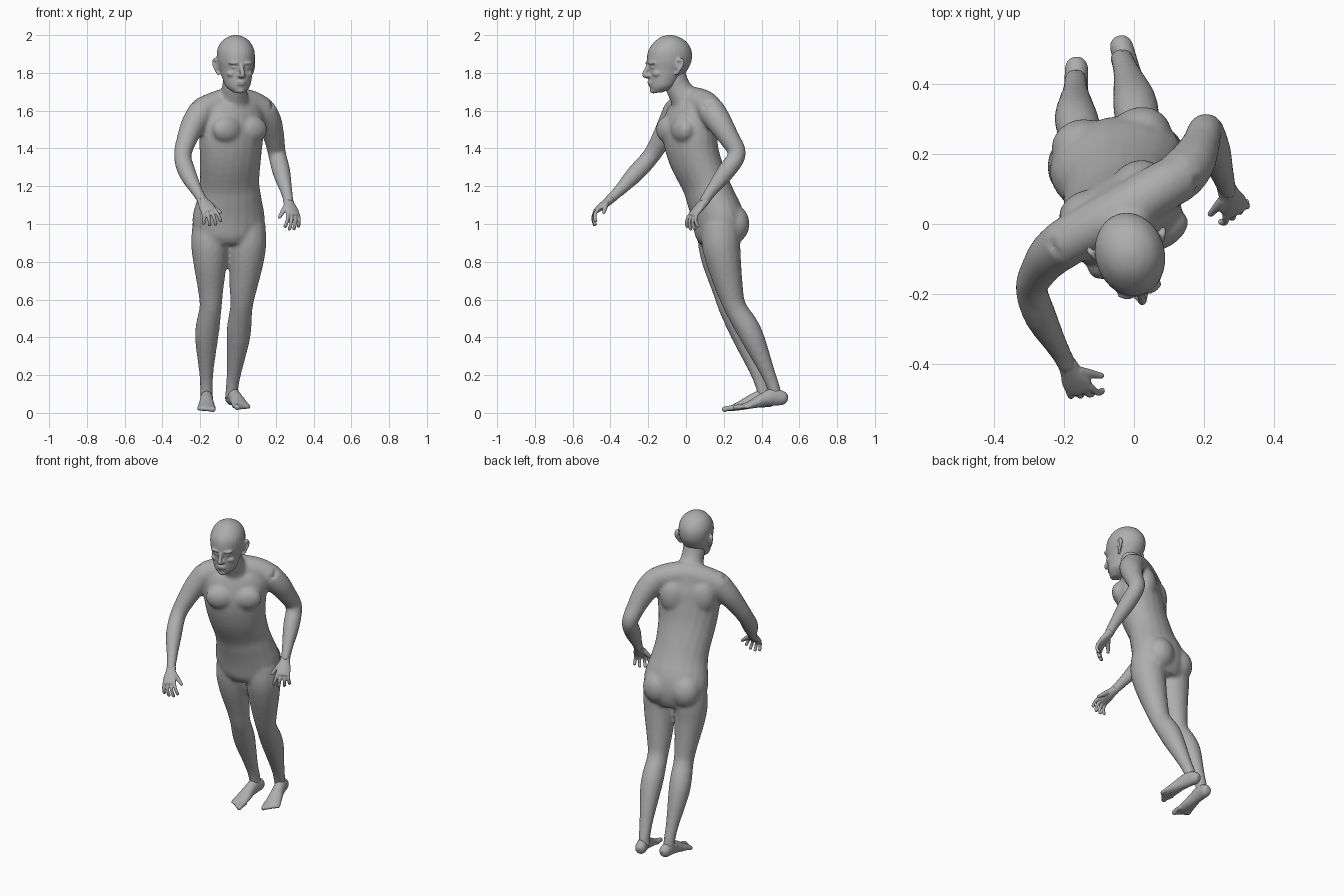
import bpy, bmesh, math
from mathutils import Vector, Matrix

cube = bpy.data.objects.get("Cube")
if cube:
    bpy.data.objects.remove(cube, do_unlink=True)

skin = bpy.data.materials.new("grey_skin")
skin.use_nodes = True
GREY = (0.42, 0.42, 0.42, 1)
skin.diffuse_color = GREY
skin.node_tree.nodes["Principled BSDF"].inputs["Base Color"].default_value = GREY
UP = Vector((0, 0, 1))


def axes(degrees):
    """Left and forward directions of a part turned about z."""
    t = math.radians(degrees)
    return Vector((math.cos(t), math.sin(t), 0)), Vector((math.sin(t), -math.cos(t), 0))


def spline(rows, steps=4):
    """Smooth the station rows with a Catmull-Rom curve."""
    out, last = [], len(rows) - 1
    for i in range(last):
        p, q, r, s = (rows[max(0, min(last, i + k))] for k in (-1, 0, 1, 2))
        for j in range(steps):
            t = j / steps
            out.append([b + .5 * t * (c - a + t * (2*a - 5*b + 4*c - d + t * (3*(b - c) + d - a)))
                        for a, b, c, d in zip(p, q, r, s)])
    return out + [list(rows[-1])]


def loft(bm, rows, side=None, level=False, sides=20):
    """Skin ellipses along rows of x, y, z, half width, half depth, turn."""
    rows, rings = spline(rows), []
    for i, row in enumerate(rows):
        ahead, behind = rows[min(i + 1, len(rows) - 1)], rows[max(i - 1, 0)]
        along = UP if level else (Vector(ahead[:3]) - Vector(behind[:3])).normalized()
        u = side or axes(row[5])[0]
        u = (u - along * u.dot(along)).normalized()
        v = along.cross(u)
        ring = []
        for k in range(sides):
            t = math.tau * k / sides
            ring.append(bm.verts.new(Vector(row[:3]) + u * (row[3] * math.cos(t))
                                     + v * (row[4] * math.sin(t))))
        rings.append(ring)
    for low, high in zip(rings, rings[1:]):
        for k in range(sides):
            n = (k + 1) % sides
            bm.faces.new((low[k], low[n], high[n], high[k]))
    bm.faces.new(rings[0])
    bm.faces.new(rings[-1])


def limb(bm, rows, side=None, sides=16):
    """Round loft from rows of x, y, z, radius."""
    loft(bm, [(*r, r[3], 0) for r in rows], side, sides=sides)


def blob(bm, centre, radii, turn=0):
    m = Matrix.Translation(centre) @ Matrix.Rotation(math.radians(turn), 4, "Z") @ Matrix.Diagonal((*radii, 1))
    bmesh.ops.create_uvsphere(bm, u_segments=20, v_segments=12, radius=1, matrix=m)


def finish(bm, name, voxel, passes):
    """Fuse the overlapping shells into one smooth skin."""
    bmesh.ops.recalc_face_normals(bm, faces=bm.faces)
    mesh = bpy.data.meshes.new(name)
    bm.to_mesh(mesh)
    bm.free()
    mesh.materials.append(skin)
    mesh.polygons.foreach_set("use_smooth", [True] * len(mesh.polygons))
    ob = bpy.data.objects.new(name, mesh)
    bpy.context.collection.objects.link(ob)
    fuse = ob.modifiers.new("Fuse", "REMESH")
    fuse.mode = "VOXEL"
    fuse.voxel_size = voxel
    fuse.use_smooth_shade = True
    soft = ob.modifiers.new("Soften", "SMOOTH")
    soft.factor, soft.iterations = .5, passes


# Trunk: hips to neck, twisting to the left as it rises
body = bmesh.new()
loft(body, [(-.05, .175, .89, .13, .1, 12), (-.05, .175, .94, .175, .125, 12),
            (-.05, .17, 1.03, .195, .135, 12), (-.045, .13, 1.14, .172, .125, 16),
            (-.045, .1, 1.22, .162, .12, 20), (-.04, .045, 1.35, .17, .128, 26),
            (-.035, .02, 1.47, .182, .128, 30), (-.03, .025, 1.58, .18, .11, 30),
            (-.03, .03, 1.65, .14, .08, 30), (-.025, .01, 1.69, .08, .06, 28)])
limb(body, [(-.025, .03, 1.6, .085), (-.022, -.01, 1.67, .075),
            (-.018, -.045, 1.73, .066), (-.012, -.07, 1.81, .064)])
# Shoulder girdle
limb(body, [(-.2, -.055, 1.595, .07), (-.12, -.01, 1.63, .072), (-.025, .04, 1.65, .075),
            (.07, .1, 1.635, .072), (.135, .135, 1.6, .07)], UP)
# Paired muscles: chest, shoulder blades, seat
left, front = axes(30)
chest = Vector((-.035, .02, 0))
hip_left, hip_front = axes(12)
for s in (-1, 1):
    blob(body, chest + left * s * .078 + front * .092 + UP * 1.5, (.085, .05, .07), 30)
    blob(body, chest + left * s * .085 - front * .075 + UP * 1.53, (.075, .05, .1), 30)
    blob(body, Vector((-.05, .17, 1)) + hip_left * s * .085 - hip_front * .07, (.09, .08, .1), 12)
# Arms
limb(body, [(-.19, -.05, 1.6, .072), (-.235, -.085, 1.53, .066), (-.27, -.13, 1.45, .055),
            (-.293, -.185, 1.36, .047), (-.268, -.265, 1.27, .047), (-.215, -.36, 1.17, .031),
            (-.185, -.415, 1.12, .027)])
limb(body, [(.13, .135, 1.6, .073), (.165, .175, 1.54, .068), (.19, .225, 1.46, .056),
            (.207, .27, 1.37, .048), (.23, .21, 1.275, .048), (.257, .13, 1.17, .032),
            (.27, .09, 1.11, .027)])
# Legs
limb(body, [(-.14, .165, 1, .1), (-.147, .165, .9, .102), (-.148, .175, .8, .09),
            (-.145, .205, .66, .069), (-.145, .23, .56, .059), (-.16, .28, .46, .064),
            (-.167, .315, .38, .06), (-.168, .375, .22, .039), (-.167, .405, .13, .034),
            (-.167, .415, .06, .034)])
limb(body, [(.045, .185, 1, .1), (.048, .185, .9, .103), (.043, .2, .8, .093),
            (.028, .23, .66, .073), (.018, .26, .56, .06), (.007, .32, .46, .065),
            (.0, .36, .38, .061), (-.02, .43, .22, .04), (-.032, .465, .13, .034),
            (-.034, .475, .07, .034)])
finish(body, "body", .011, 6)

# Head, turned a little to the left
head = bmesh.new()
TURN = 15
ear_way, face_way = axes(TURN)
crown = Vector((-.012, -.085, 0))


def on_head(s, f, z):
    return crown + ear_way * s + face_way * f + UP * z


loft(head, [(*on_head(0, f, z), a, b, TURN) for f, z, a, b in (
    (.072, 1.695, .028, .025), (.045, 1.725, .062, .065), (.028, 1.77, .077, .086),
    (.012, 1.815, .087, .105), (.004, 1.865, .098, .12), (0, 1.92, .097, .115),
    (-.003, 1.965, .075, .085), (0, 1.99, .042, .048), (0, 2, .012, .012))], level=True, sides=28)
# Nose, lips and chin
limb(head, [(*on_head(0, f, z), r) for f, z, r in (
    (.115, 1.855, .009), (.126, 1.825, .011), (.138, 1.797, .013), (.135, 1.786, .014),
    (.115, 1.778, .009))], ear_way)
for z, f in ((1.752, .11), (1.74, .107)):
    blob(head, on_head(0, f, z), (.026, .013, .0065), TURN)
blob(head, on_head(0, .09, 1.707), (.026, .02, .016), TURN)
# Brows, eyes, cheeks, nostril wings and ears on both sides
for s in (-1, 1):
    blob(head, on_head(s * .036, .108, 1.852), (.032, .018, .009), TURN + s * 14)
    blob(head, on_head(s * .036, .101, 1.83), (.017, .014, .009), TURN + s * 14)
    blob(head, on_head(s * .046, .084, 1.795), (.026, .022, .018), TURN + s * 25)
    blob(head, on_head(s * .013, .122, 1.785), (.009, .013, .009), TURN)
    limb(head, [(*on_head(s * x, f, z), r) for x, f, z, r in (
        (.088, -.01, 1.79, .007), (.099, -.022, 1.81, .008), (.109, -.04, 1.845, .009),
        (.108, -.035, 1.87, .009), (.1, -.015, 1.865, .008))], ear_way)
    blob(head, on_head(s * .096, -.02, 1.84), (.007, .016, .03), TURN)
finish(head, "head", .0055, 3)


# Hands: palm, four curled fingers and a thumb
def hand(name, wrist, toward, thumb_way):
    bm = bmesh.new()
    d = Vector(toward).normalized()
    w = Vector(thumb_way)
    w = (w - d * w.dot(d)).normalized()
    palm = d.cross(w)
    if palm.z > 0:
        palm = -palm
    wrist = Vector(wrist)
    loft(bm, [(*(wrist + d * t), a, b, 0) for t, a, b in (
        (-.02, .027, .024), (.015, .031, .022), (.055, .041, .019), (.09, .039, .014), (.1, .03, .01))], w)
    for i in range(4):
        at = wrist + d * .085 + w * (.031 - .021 * i)
        spread = w * (.18 - .12 * i)
        size = (.9, 1, .94, .76)[i]
        rows = [(*at, .0105)]
        for bend, length in ((15, .038), (42, .03), (65, .022), (70, .004)):
            t = math.radians(bend + i * 5)
            at = at + (d * math.cos(t) + palm * math.sin(t) + spread).normalized() * length * size
            rows.append((*at, .0095 if length > .01 else .004))
        limb(bm, rows, w, 10)
    at = wrist + d * .025 + w * .02
    rows = [(*at, .016)]
    for step, r in ((.035, .014), (.03, .011), (.022, .009), (.004, .004)):
        at = at + (d * .75 + w * .55 + palm * .4).normalized() * step
        rows.append((*at, r))
    limb(bm, rows, palm, 10)
    finish(bm, name, .0045, 2)


hand("right_hand", (-.187, -.41, 1.122), (.35, -.7, -.55), (.8, .3, .25))
hand("left_hand", (.268, .095, 1.115), (.25, -.62, -.7), (-.7, -.35, .1))


# Feet: sole tapering to five toes, heel slightly raised
def foot(name, heel, turn, lift, tip, outer):
    bm = bmesh.new()
    side, ahead = axes(turn)
    heel = Vector(heel)

    def at(s, f, z):
        return heel + side * s + ahead * f + UP * (z + tip + lift * (1 - f / .29))

    loft(bm, [(*at(0, f, z), a, b, turn) for f, z, a, b in (
        (.004, .032, .016, .018), (.025, .038, .032, .036), (.08, .05, .034, .046),
        (.13, .043, .036, .038), (.185, .028, .044, .026), (.235, .018, .046, .016),
        (.25, .015, .042, .011))], side)
    for i in range(5):
        s, r, reach = outer * (i * .0185 - .036), .014 - .0018 * min(i, 2), .288 - .011 * i
        limb(bm, [(*at(s, .215, .018), r), (*at(s, reach - .03, .019), r),
                  (*at(s, reach - .006, .013), r), (*at(s, reach, .011), r * .5)], side, 10)
    finish(bm, name, .0055, 3)


foot("right_foot", (-.164, .48, 0), -1, .03, .002, -1)
foot("left_foot", (-.045, .54, 0), 16, .03, .012, 1)
